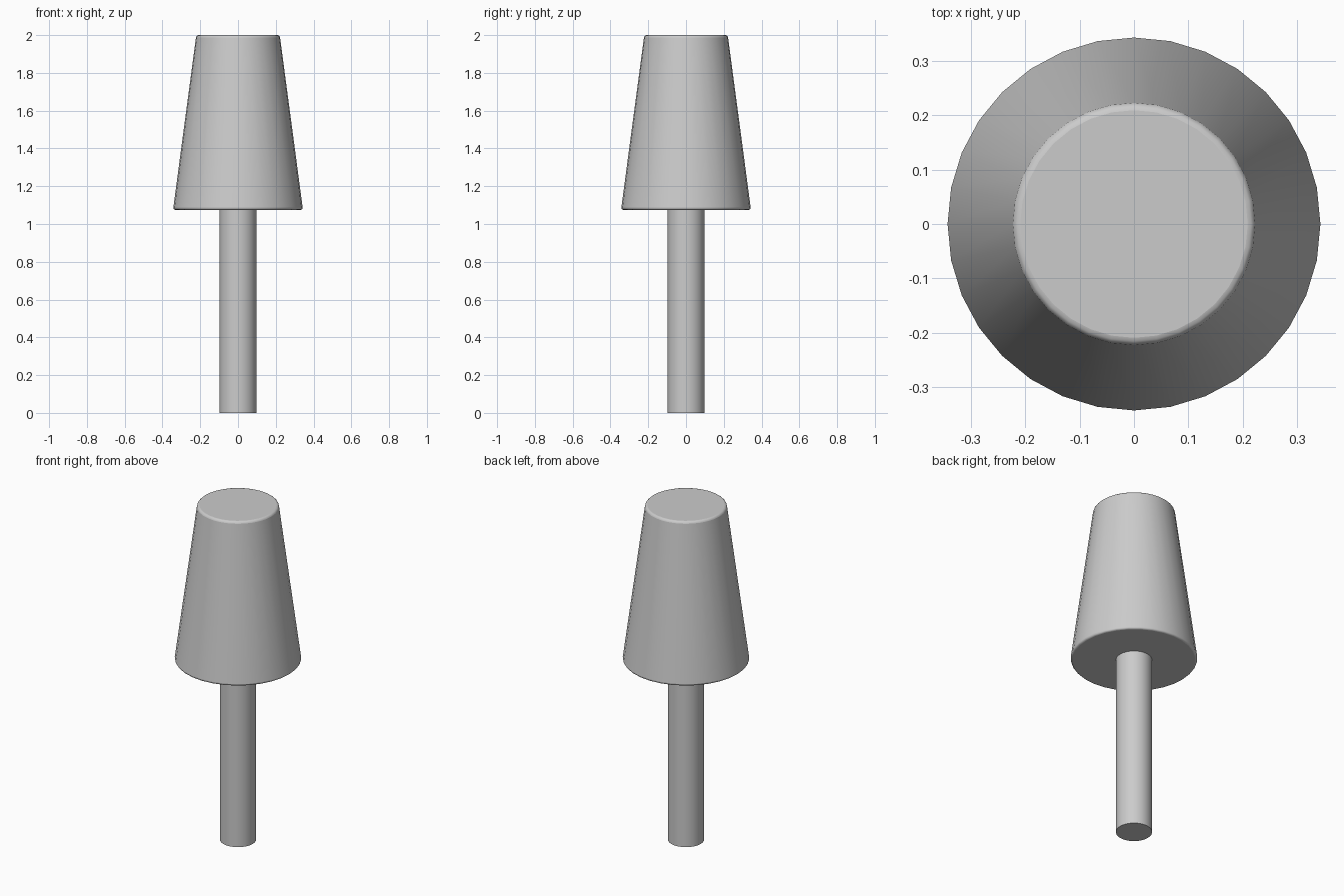
import bpy
import math

if "Cube" in bpy.data.objects:
    bpy.data.objects.remove(bpy.data.objects["Cube"])

SIDES = 32


def tapered(name, r_bottom, r_top, z0, z1, bevel=0.0):
    """Capped round part between two heights, with optional soft rims."""
    bpy.ops.mesh.primitive_cone_add(
        vertices=SIDES, radius1=r_bottom, radius2=r_top,
        depth=z1 - z0, location=(0, 0, (z0 + z1) / 2))
    obj = bpy.context.object
    obj.name = name
    bpy.ops.object.shade_smooth_by_angle(angle=math.radians(40))
    if bevel:
        mod = obj.modifiers.new("soft_rims", 'BEVEL')
        mod.width = bevel
        mod.segments = 3
        mod.limit_method = 'ANGLE'
        mod.angle_limit = math.radians(40)
        bpy.ops.object.modifier_apply(modifier=mod.name)
        bpy.ops.object.shade_smooth_by_angle(angle=math.radians(40))
    return obj


# Slim round stem
tapered("stem", 0.098, 0.098, 0.0, 1.085)

# Tapered head with slightly rounded rims
tapered("head", 0.344, 0.221, 1.075, 2.0, bevel=0.012)
